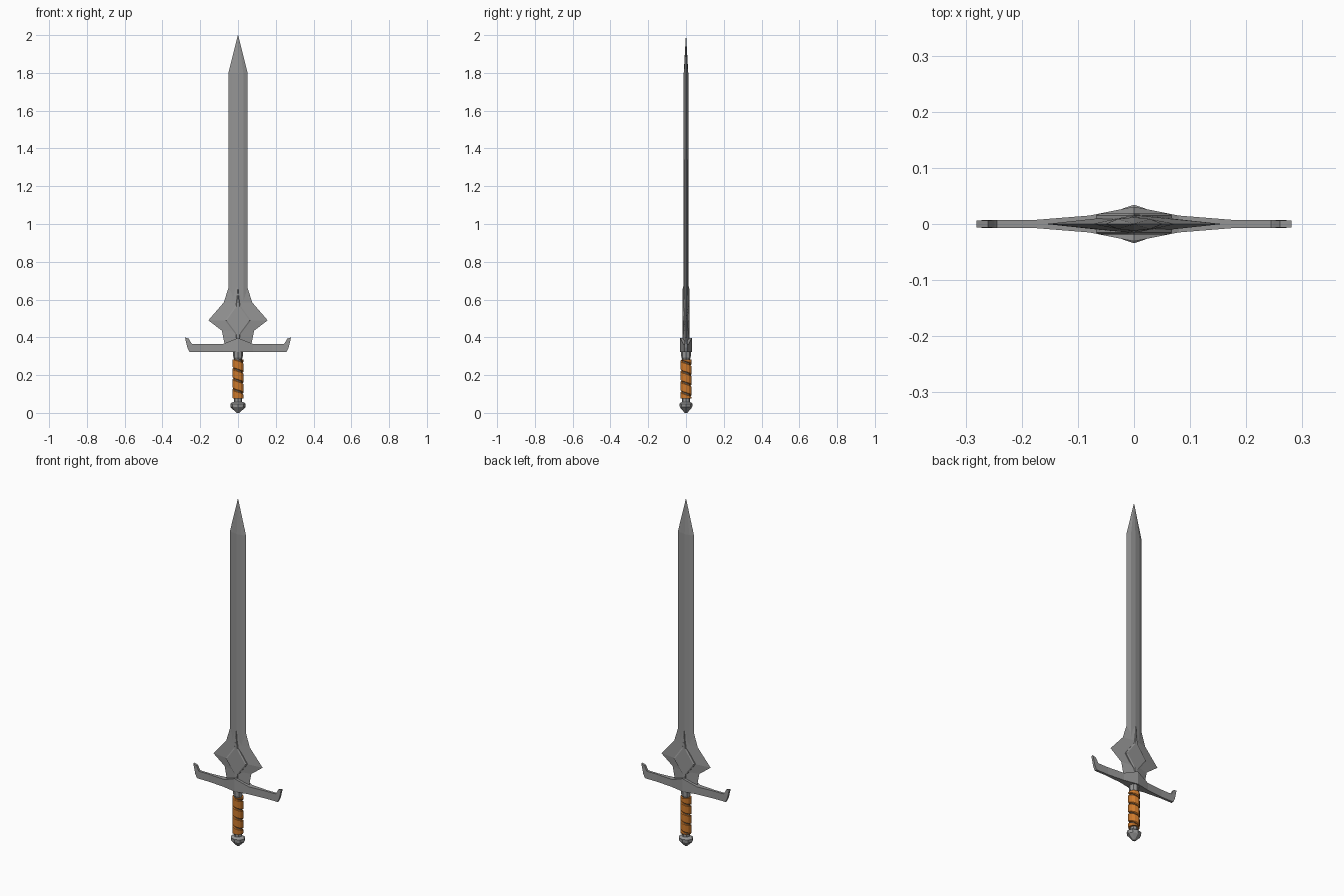
import bpy
import bmesh
from math import sin, cos, pi

if "Cube" in bpy.data.objects:
    bpy.data.objects.remove(bpy.data.objects["Cube"])


def material(name, color):
    mat = bpy.data.materials.new(name)
    mat.diffuse_color = color
    mat.use_nodes = True
    mat.node_tree.nodes["Principled BSDF"].inputs["Base Color"].default_value = mat.diffuse_color
    return mat


steel = material("dark_steel", (0.3, 0.3, 0.3, 1))
leather = material("leather", (0.6, 0.19, 0.025, 1))


def loft(name, rings, mat=steel):
    """Skin a list of equal-length rings and cap both ends."""
    n = len(rings[0])
    verts = [p for r in rings for p in r]
    faces = [(k * n + i, k * n + (i + 1) % n, (k + 1) * n + (i + 1) % n, (k + 1) * n + i)
             for k in range(len(rings) - 1) for i in range(n)]
    faces += [tuple(range(n))[::-1], tuple(range(len(verts) - n, len(verts)))]
    mesh = bpy.data.meshes.new(name)
    mesh.from_pydata(verts, [], faces)
    mesh.materials.append(mat)
    bm = bmesh.new()
    bm.from_mesh(mesh)
    bmesh.ops.remove_doubles(bm, verts=bm.verts, dist=0.00005)
    bmesh.ops.recalc_face_normals(bm, faces=bm.faces)
    bm.to_mesh(mesh)
    bm.free()
    bpy.context.collection.objects.link(bpy.data.objects.new(name, mesh))


def diamond(z, w, t):
    return [(w, 0, z), (0, t, z), (-w, 0, z), (0, -t, z)]


def blade_section(z, w, t):
    s, u = 0.55 * w, 0.75 * t
    return [(w, 0, z), (s, u, z), (0, t, z), (-s, u, z),
            (-w, 0, z), (-s, -u, z), (0, -t, z), (s, -u, z)]


def turned(name, profile, sides=8, squash=1.0):
    loft(name, [[(r * cos(2 * pi * i / sides), squash * r * sin(2 * pi * i / sides), z)
                 for i in range(sides)] for r, z in profile])


# Blade with a central ridge and pointed tip
loft("blade", [blade_section(0.5, 0.051, 0.013), blade_section(1.8, 0.051, 0.012),
               blade_section(2.0, 0.0005, 0.0005)])

# Winged blade base
loft("blade_base", [diamond(z, w, t) for z, w, t in (
    (0.35, 0.068, 0.017), (0.435, 0.085, 0.017), (0.49, 0.157, 0.017),
    (0.585, 0.075, 0.016), (0.665, 0.05, 0.014))])

# Raised diamond ornament with a spike, bevelled on both faces
half = [(0.005, 0.37), (0.012, 0.415), (0.068, 0.49), (0.011, 0.57), (0.005, 0.61)]
outline = [(0, 0.36)] + half + [(0, 0.67)] + [(-x, z) for x, z in reversed(half)]
loft("blade_ornament", [[(x * s, y, 0.49 + (z - 0.49) * s) for x, z in outline]
                        for s, y in ((0.88, -0.019), (1, -0.015), (1, 0.015), (0.88, 0.019))])

# Crossguard: stations along x (bottom point, top point, half thickness)
side = [((0.08, 0.322), (0.08, 0.365), 0.015), ((0.18, 0.322), (0.18, 0.365), 0.007),
        ((0.257, 0.322), (0.244, 0.365), 0.007), ((0.268, 0.345), (0.249, 0.372), 0.007),
        ((0.281, 0.40), (0.26, 0.393), 0.006)]
mirror = [((-b[0], b[1]), (-t[0], t[1]), h) for b, t, h in reversed(side)]
stations = mirror + [((0, 0.322), (0, 0.397), 0.031)] + side
loft("crossguard", [[(b[0], -h, b[1]), (b[0], h, b[1]), (t[0], h, t[1]), (t[0], -h, t[1])]
                    for b, t, h in stations])

# Grip core with upper collar
turned("grip_core", [(0.021, 0.05), (0.021, 0.285), (0.025, 0.292), (0.026, 0.33)])

# Pommel
turned("pommel", [(0.008, 0), (0.039, 0.03), (0.041, 0.048), (0.03, 0.056), (0.021, 0.058)],
       squash=0.84)

# Spiral leather wrap, flattened where it meets the ends of the grip
pitch, lo, hi = 0.055, 0.075, 0.283
section = ((0.018, -0.025), (0.026, -0.025), (0.030, -0.021),
           (0.030, 0.021), (0.026, 0.025), (0.018, 0.025))
rings = []
for k in range(61):
    a = -pi / 2 + k * pi / 6
    zc = hi + 0.025 - k * pitch / 12
    rings.append([(r * cos(a), r * sin(a), min(hi + 0.0001 * j, max(lo + 0.0001 * j, zc + dz)))
                  for j, (r, dz) in enumerate(section)])
loft("grip_wrap", rings, leather)
